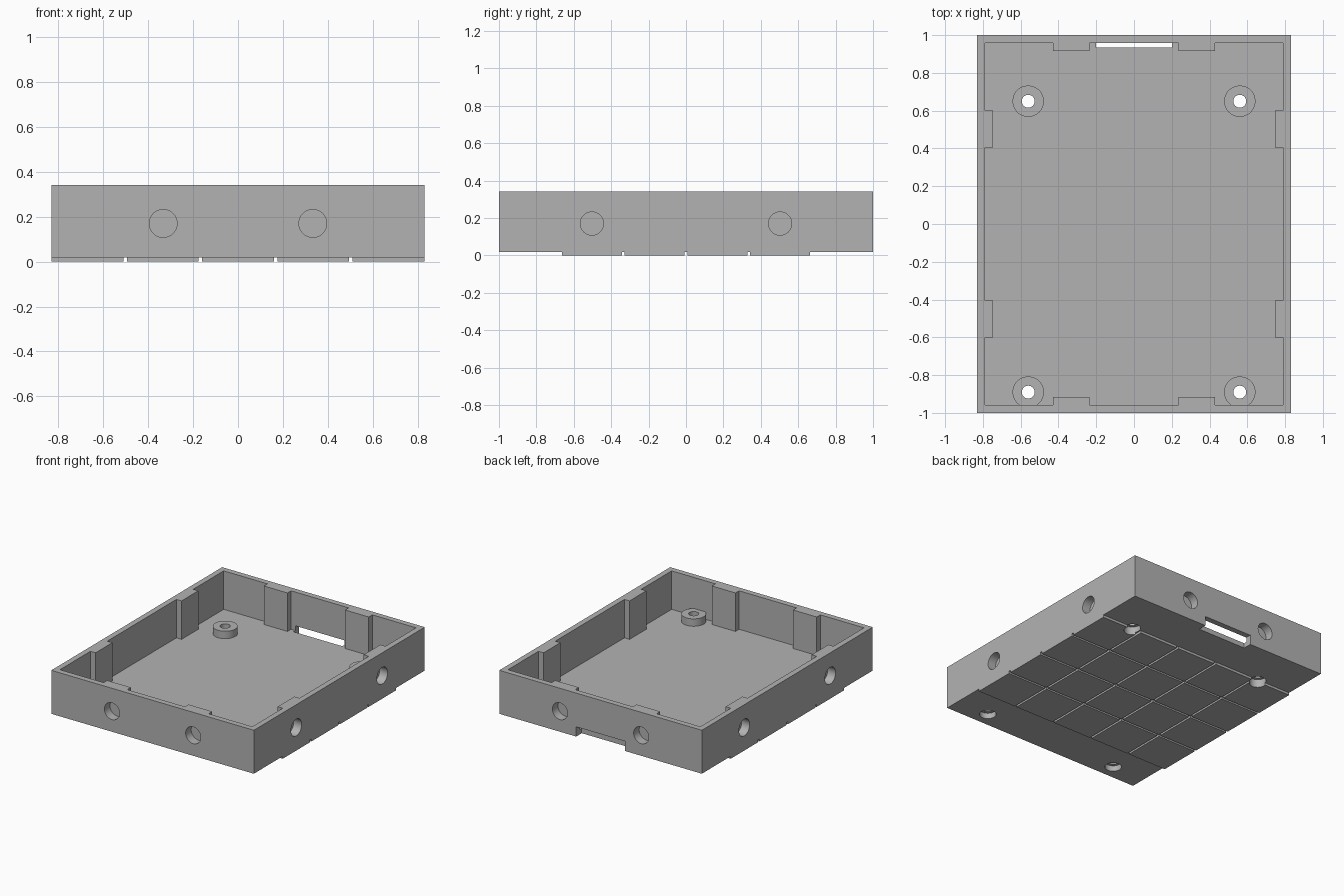
import bpy
import math

cube = bpy.data.objects.get("Cube")
if cube:
    bpy.data.objects.remove(cube, do_unlink=True)

grey = bpy.data.materials.new("mid grey plastic")
grey.use_nodes = True
COLOUR = (0.45, 0.45, 0.45, 1)
grey.diffuse_color = COLOUR
grey.node_tree.nodes["Principled BSDF"].inputs["Base Color"].default_value = COLOUR

HALF_X, HALF_Y, TOP = 0.83, 1.0, 0.34
BASE, FLOOR = 0.018, 0.055
WALL = 0.042


def box(name, low, high):
    centre = [(a + b) / 2 for a, b in zip(low, high)]
    bpy.ops.mesh.primitive_cube_add(size=1, location=centre)
    ob = bpy.context.object
    ob.name = name
    ob.scale = [b - a for a, b in zip(low, high)]
    bpy.ops.object.transform_apply(location=True, rotation=True, scale=True)
    ob.data.materials.append(grey)
    return ob


def cylinder(name, centre, radius, depth, rotation=(0, 0, 0)):
    bpy.ops.mesh.primitive_cylinder_add(vertices=48, radius=radius, depth=depth,
                                        location=centre, rotation=rotation)
    ob = bpy.context.object
    ob.name = name
    bpy.ops.object.transform_apply(location=True, rotation=True, scale=True)
    ob.data.materials.append(grey)
    return ob


def combine(target, tools, operation):
    # Apply one boolean per tool, then drop the tool
    for tool in tools:
        mod = target.modifiers.new("combine", 'BOOLEAN')
        mod.operation = operation
        mod.solver = 'EXACT'
        mod.object = tool
        bpy.context.view_layer.objects.active = target
        bpy.ops.object.modifier_apply(modifier=mod.name)
        bpy.data.objects.remove(tool, do_unlink=True)


# Open tray
tray = box("tray", (-HALF_X, -HALF_Y, BASE), (HALF_X, HALF_Y, TOP))
combine(tray, [box("cavity", (WALL - HALF_X, WALL - HALF_Y, FLOOR),
                   (HALF_X - WALL, HALF_Y - WALL, 1))], 'DIFFERENCE')

# Thickened wall blocks, standoffs and the holes that go into them
solids, cutters = [], []
for side in (-1, 1):
    for pos in (-1, 1):
        x, y = pos * 0.333, side * 0.94
        solids.append(box("end_block", (x - 0.097, y - 0.024, 0.04),
                          (x + 0.097, y + 0.024, TOP)))
        cutters.append(cylinder("end_hole", (x, side * HALF_Y, 0.17), 0.062, 0.13,
                                (math.pi / 2, 0, 0)))
        x, y = side * 0.77, pos * 0.503
        solids.append(box("side_block", (x - 0.024, y - 0.098, 0.04),
                          (x + 0.024, y + 0.098, TOP)))
        cutters.append(cylinder("side_hole", (side * HALF_X, y, 0.17), 0.062, 0.13,
                                (0, math.pi / 2, 0)))
    for y in (0.65, -0.89):
        x = side * 0.56
        solids.append(cylinder("standoff", (x, y, 0.075), 0.083, 0.07))
        cutters.append(cylinder("screw_hole", (x, y, 0.1), 0.034, 0.4))
        cutters.append(cylinder("screw_recess", (x, y, 0.0), 0.057, 0.12))

# Slot through the back wall and floor edge
cutters.append(box("back_slot", (-0.2, 0.935, -0.1), (0.2, 1.1, 0.09)))
combine(tray, solids, 'UNION')
combine(tray, cutters, 'DIFFERENCE')

# Raised tiles under the floor
TILE, PITCH = 0.32, 0.335
tiles = []
for col in range(5):
    for row in range(4):
        x, y = (col - 2) * PITCH, (row - 1.5) * PITCH
        tile = box("base_tile", (x - TILE / 2, y - TILE / 2, 0),
                   (x + TILE / 2, y + TILE / 2, BASE))
        if col in (0, 4) and row == 3:
            hole = cylinder("tile_recess", (math.copysign(0.56, x), 0.65, 0), 0.057, 0.2)
            combine(tile, [hole], 'DIFFERENCE')
        tiles.append(tile)

# Crisp edges with smooth round holes
for ob in [tray] + tiles:
    bpy.ops.object.select_all(action='DESELECT')
    ob.select_set(True)
    bpy.context.view_layer.objects.active = ob
    bpy.ops.object.shade_smooth_by_angle(angle=math.radians(30))
